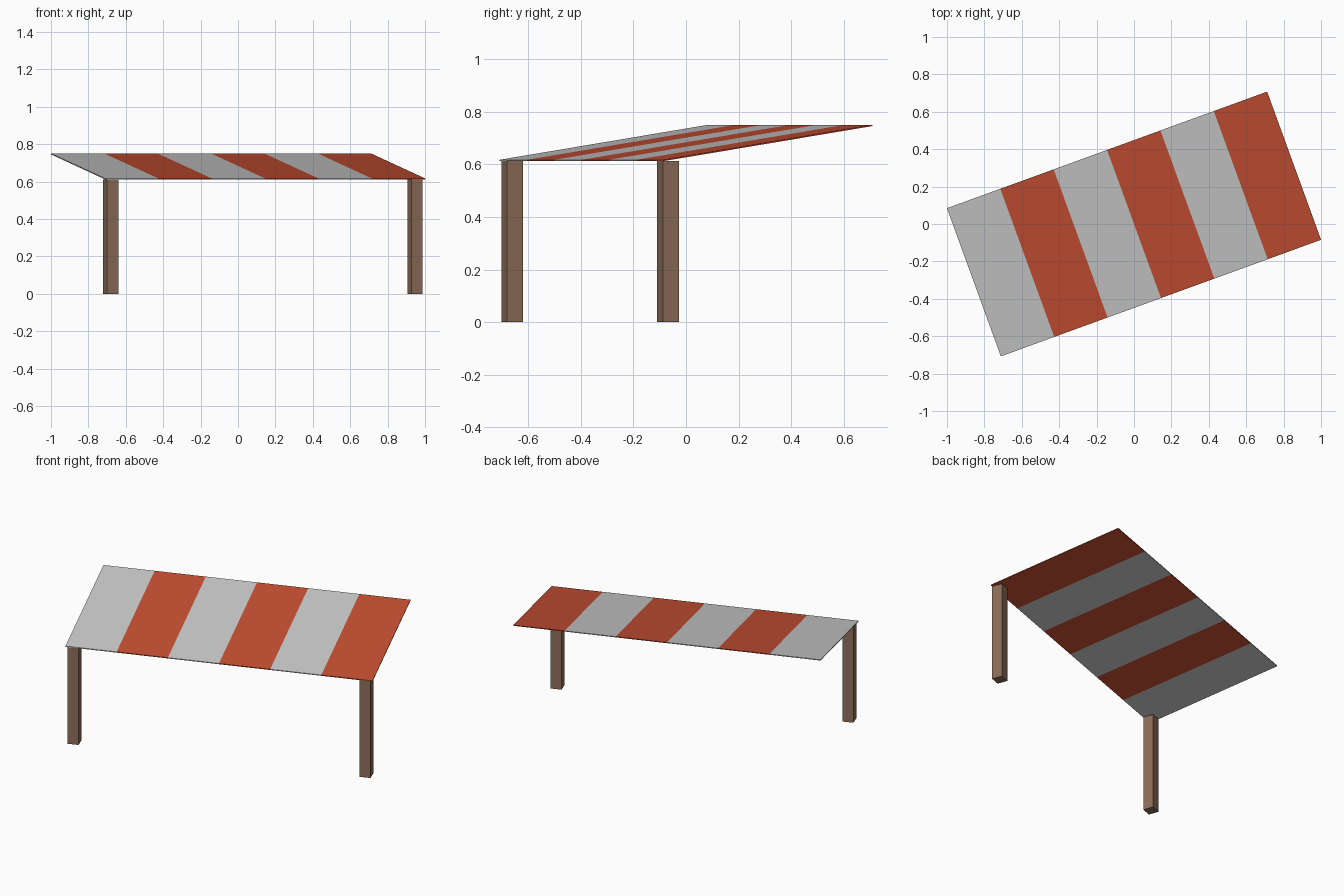
import bpy
import math
from mathutils import Matrix

if "Cube" in bpy.data.objects:
    bpy.data.objects.remove(bpy.data.objects["Cube"])

TURN = Matrix.Rotation(math.radians(20), 4, 'Z')
W, D = 1.822, 0.843            # roof width and depth before turning
Z_FRONT, Z_BACK, THICK = 0.617, 0.75, 0.005
STRIPES = 6


def material(name, rgb):
    m = bpy.data.materials.new(name)
    m.diffuse_color = (*rgb, 1)
    m.use_nodes = True
    m.node_tree.nodes["Principled BSDF"].inputs["Base Color"].default_value = m.diffuse_color
    return m


red = material("red", (0.57, 0.08, 0.033))
wood = material("wood", (0.27, 0.16, 0.10))


def box(name, x0, x1, y0, y1, z_front, z_back, drop_front, drop_back, mat=None):
    """Box whose top and bottom may slope from front to back."""
    verts = [(x, y, z)
             for y, top, low in ((y0, z_front, drop_front), (y1, z_back, drop_back))
             for z in (low, top) for x in (x0, x1)]
    faces = [(0, 1, 3, 2), (5, 4, 6, 7), (0, 4, 5, 1),
             (2, 3, 7, 6), (0, 2, 6, 4), (1, 5, 7, 3)]
    me = bpy.data.meshes.new(name)
    me.from_pydata(verts, [], faces)
    me.transform(TURN)
    if mat:
        me.materials.append(mat)
    ob = bpy.data.objects.new(name, me)
    bpy.context.collection.objects.link(ob)
    return ob


# Sloping roof made of alternating stripes
step = W / STRIPES
for i in range(STRIPES):
    x = -W / 2 + i * step
    box(f"awning_stripe_{i + 1}", x, x + step, -D / 2, D / 2,
        Z_FRONT, Z_BACK, Z_FRONT - THICK, Z_BACK - THICK,
        red if i % 2 else None)

# Two square posts under the low front edge
S, PX, PY = 0.064, 0.866, -0.388
for side, name in ((-1, "left_post"), (1, "right_post")):
    cx = side * PX
    box(name, cx - S / 2, cx + S / 2, PY - S / 2, PY + S / 2,
        Z_FRONT - THICK, Z_FRONT - THICK, 0, 0, wood)
